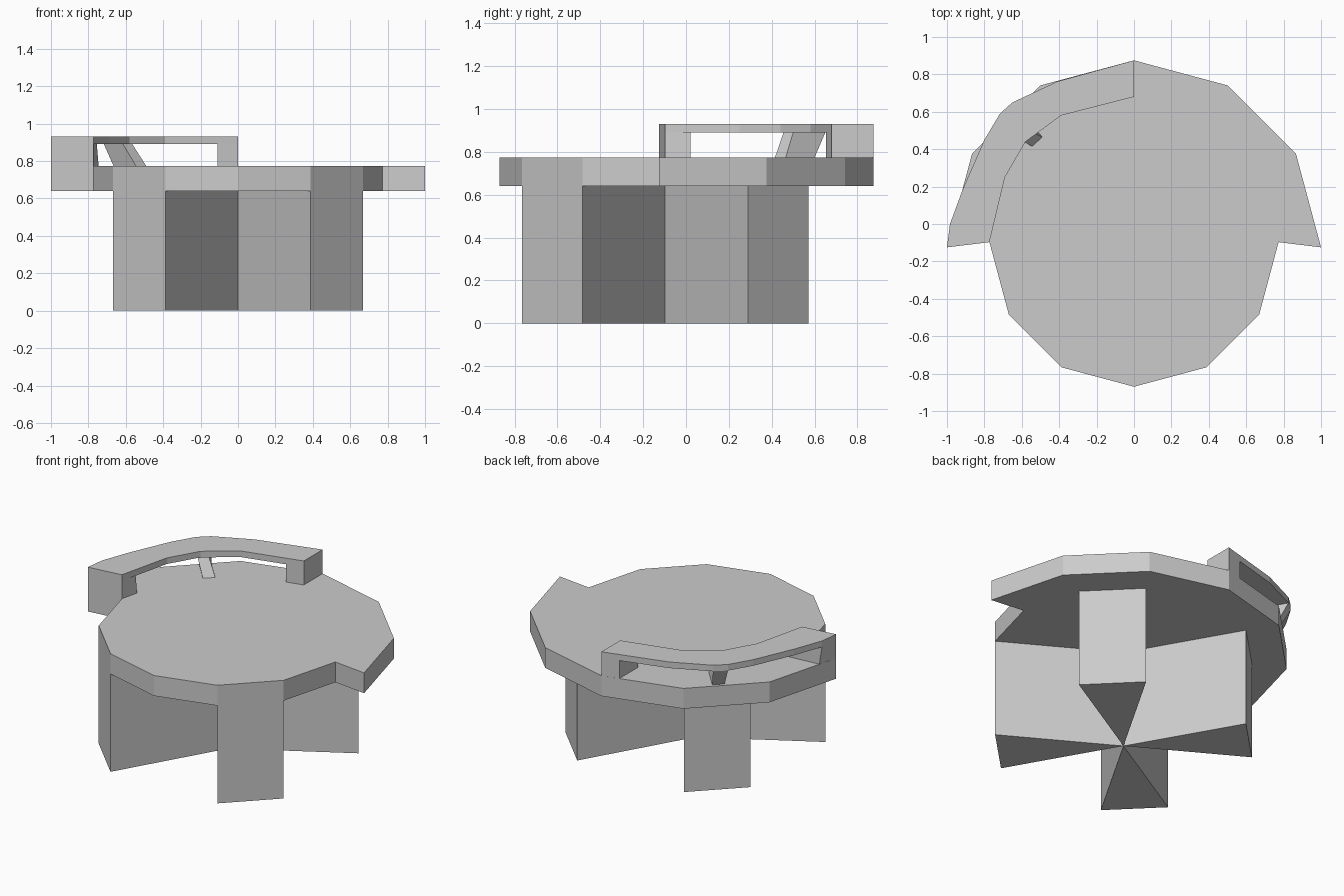
import bpy, bmesh
from math import sin, cos, radians

if "Cube" in bpy.data.objects:
    bpy.data.objects.remove(bpy.data.objects["Cube"])


def prism(name, bottom, z0, z1, top=None):
    """Closed solid between a bottom outline and a (possibly shifted) top outline."""
    top = top or bottom
    bm = bmesh.new()
    lo = [bm.verts.new((x, y, z0)) for x, y in bottom]
    hi = [bm.verts.new((x, y, z1)) for x, y in top]
    bm.faces.new(lo)
    bm.faces.new(hi)
    n = len(lo)
    for i in range(n):
        j = (i + 1) % n
        bm.faces.new((lo[i], lo[j], hi[j], hi[i]))
    bmesh.ops.recalc_face_normals(bm, faces=bm.faces)
    mesh = bpy.data.meshes.new(name)
    bm.to_mesh(mesh)
    bm.free()
    obj = bpy.data.objects.new(name, mesh)
    bpy.context.collection.objects.link(obj)
    return obj


def arc(radius, cy, start, end):
    """Points every 30 degrees around (0, cy)."""
    return [(radius * cos(radians(a)), cy + radius * sin(radians(a)))
            for a in range(start, end + 1, 30)]


PLATE_Z, TOP_Z, RAIL_Z, RAIL_TOP = 0.64, 0.773, 0.89, 0.93
CY = -0.097

# table top: wide half disc at the back, narrower half disc at the front
prism("table_top", arc(1.0, -0.125, 0, 180) + arc(0.773, CY, 180, 360), PLATE_Z, TOP_Z)

# four wedge legs meeting in the middle
for k, leg in enumerate(("back_right", "back_left", "front_left", "front_right")):
    prism(leg + "_leg", [(0, CY)] + arc(0.773, CY, 30 + 90 * k, 60 + 90 * k), 0, PLATE_Z)

# curved rail over the back left edge
outer = [(0, 0.875), (-0.41, 0.762), (-0.65, 0.65), (-0.717, 0.59),
         (-0.80, 0.45), (-0.914, 0.19), (-0.984, 0.0), (-1.0, -0.125)]
inner = [(-0.773, -0.097), (-0.69, 0.25), (-0.58, 0.44), (-0.39, 0.58), (0, 0.68)]
prism("back_rail", outer + inner, RAIL_Z, RAIL_TOP)

# posts under both ends of the rail
prism("rail_post_back", [(0, 0.875), (0, 0.68), (-0.11, 0.654), (-0.11, 0.845)], TOP_Z, RAIL_Z)
prism("rail_post_side",
      [(-1.0, -0.125), (-0.773, -0.097), (-0.745, 0.02), (-0.965, 0.0)], TOP_Z, RAIL_Z,
      [(-1.0, -0.125), (-0.773, -0.097), (-0.755, 0.02), (-0.984, 0.0)])

# leaning post in the middle of the rail
prism("rail_post_middle",
      [(-0.49, 0.465), (-0.545, 0.415), (-0.665, 0.55), (-0.61, 0.60)], TOP_Z, RAIL_Z,
      [(-0.565, 0.50), (-0.615, 0.455), (-0.717, 0.59), (-0.65, 0.65)])
